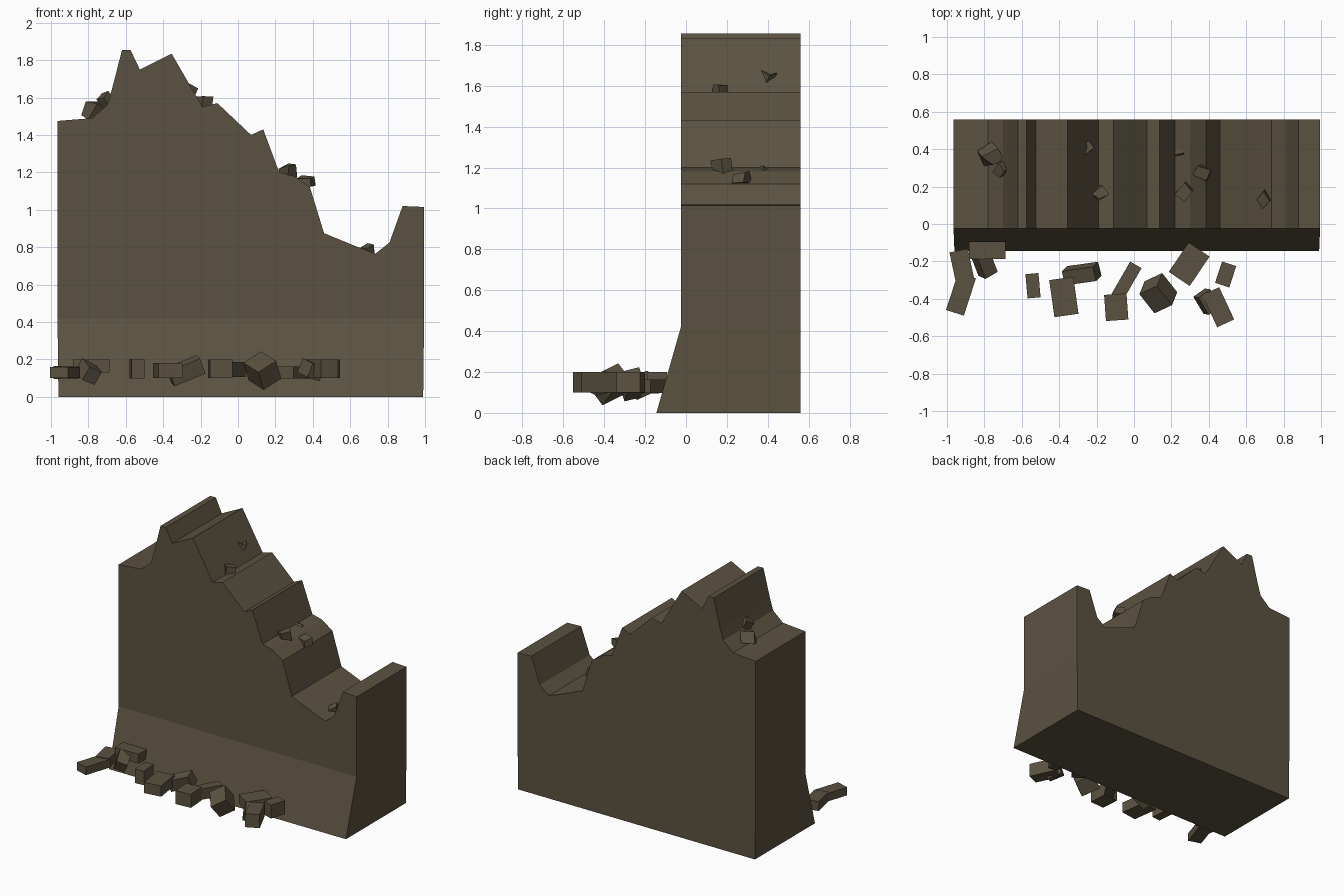
import bpy, bmesh, random
from math import radians
from mathutils import Matrix, Euler, Vector

stone = bpy.data.materials.new("stone")
stone.diffuse_color = (0.105, 0.085, 0.052, 1)


def finish(name, bm):
    bmesh.ops.recalc_face_normals(bm, faces=bm.faces)
    me = bpy.data.meshes.new(name)
    bm.to_mesh(me)
    bm.free()
    me.materials.append(stone)
    ob = bpy.data.objects.new(name, me)
    bpy.context.collection.objects.link(ob)
    return ob


# broken wall: jagged outline extruded front to back
crest = [(-0.965, 1.475), (-0.78, 1.49), (-0.70, 1.56), (-0.675, 1.64), (-0.62, 1.855),
         (-0.575, 1.855), (-0.525, 1.75), (-0.355, 1.835), (-0.19, 1.55), (-0.11, 1.57),
         (0.07, 1.40), (0.135, 1.43), (0.22, 1.20), (0.30, 1.18), (0.385, 1.12),
         (0.46, 0.875), (0.63, 0.805), (0.735, 0.765), (0.81, 0.825), (0.88, 1.02),
         (0.995, 1.015)]
FRONT, BACK, PLINTH = -0.025, 0.56, 0.42
outline = crest + [(0.995, PLINTH), (-0.965, PLINTH)]
bm = bmesh.new()
front = [bm.verts.new((x, FRONT, z)) for x, z in outline]
back = [bm.verts.new((x, BACK, z)) for x, z in outline]
bm.faces.new(front)
bm.faces.new(back)
n = len(outline)
for i in range(n):
    j = (i + 1) % n
    if (i, j) != (n - 2, n - 1):          # open where it meets the base
        bm.faces.new((front[i], front[j], back[j], back[i]))

# battered base: front slopes outward to the ground
low = [bm.verts.new(p) for p in ((-0.96, -0.145, 0), (0.99, -0.145, 0),
                                 (0.99, BACK, 0), (-0.96, BACK, 0))]
top = [front[-1], front[-2], back[-2], back[-1]]
bm.faces.new(low)
for i in range(4):
    j = (i + 1) % 4
    bm.faces.new((low[i], low[j], top[j], top[i]))
finish("broken_wall", bm)

# fallen bricks along the foot: centre, size, rotation in degrees
bricks = [
    ((-0.925, -0.375, 0.13), (0.10, 0.21, 0.06), (0, 0, -18)),
    ((-0.92, -0.225, 0.13), (0.10, 0.17, 0.07), (0, 0, 12)),
    ((-0.785, -0.14, 0.165), (0.195, 0.095, 0.07), (0, 0, 0)),
    ((-0.80, -0.215, 0.135), (0.08, 0.12, 0.08), (25, 20, 30)),
    ((-0.54, -0.33, 0.15), (0.07, 0.13, 0.105), (0, 0, 5)),
    ((-0.375, -0.39, 0.14), (0.13, 0.20, 0.08), (0, 0, 8)),
    ((-0.28, -0.265, 0.14), (0.18, 0.08, 0.09), (15, -22, 8)),
    ((-0.04, -0.305, 0.145), (0.07, 0.20, 0.08), (0, 0, -30)),
    ((-0.095, -0.445, 0.15), (0.12, 0.14, 0.10), (0, 0, 4)),
    ((0.13, -0.37, 0.14), (0.12, 0.14, 0.12), (25, -30, 25)),
    ((0.295, -0.215, 0.13), (0.135, 0.19, 0.065), (0, 0, -34)),
    ((0.45, -0.445, 0.15), (0.10, 0.19, 0.10), (0, 0, 25)),
    ((0.49, -0.27, 0.15), (0.08, 0.12, 0.10), (0, 0, -18)),
    ((0.39, -0.415, 0.145), (0.08, 0.11, 0.08), (15, 15, 35)),
]
bm = bmesh.new()
for pos, size, rot in bricks:
    turn = Euler([radians(a) for a in rot]).to_matrix().to_4x4()
    bmesh.ops.create_cube(bm, size=1, matrix=Matrix.Translation(pos) @ turn
                          @ Matrix.Diagonal((*size, 1)))
finish("fallen_bricks", bm)

# loose chips resting on the crest: centre and size
chips = [((-0.765, 0.37, 1.53), 0.10), ((-0.71, 0.29, 1.59), 0.07),
         ((-0.255, 0.40, 1.64), 0.06), ((-0.18, 0.17, 1.58), 0.075),
         ((0.24, 0.38, 1.18), 0.06), ((0.265, 0.17, 1.20), 0.08),
         ((0.365, 0.27, 1.15), 0.075), ((0.695, 0.13, 0.78), 0.08)]
random.seed(4)
bm = bmesh.new()
for pos, size in chips:
    turn = Euler([random.uniform(0, 1.5) for _ in range(3)]).to_matrix().to_4x4()
    made = bmesh.ops.create_cube(bm, size=size * 0.8, matrix=Matrix.Translation(pos) @ turn)
    for v in made["verts"]:
        v.co += Vector([random.uniform(-0.15, 0.15) * size for _ in range(3)])
finish("crest_chips", bm)
